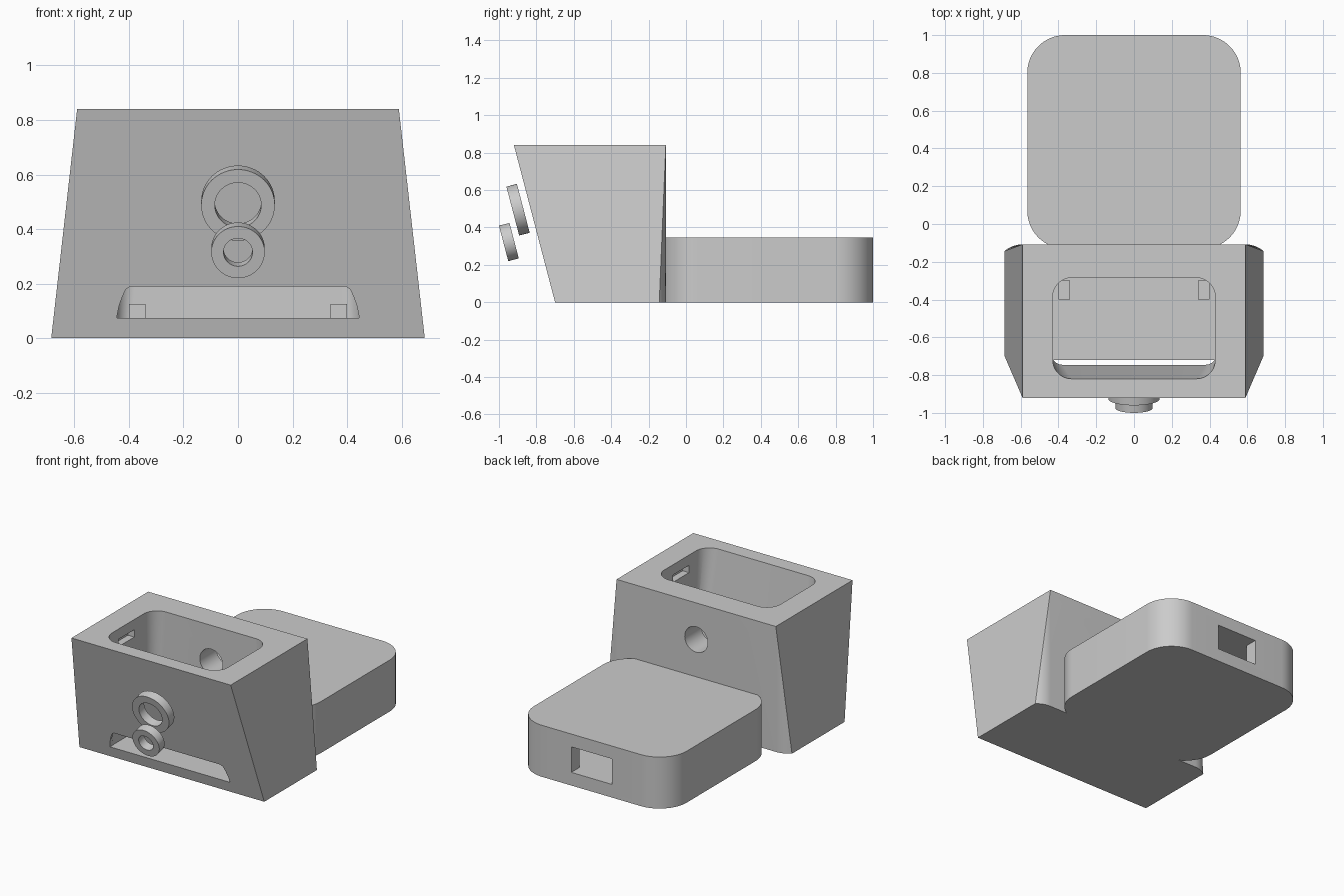
import bpy, bmesh, math
from mathutils import Vector, Matrix

if "Cube" in bpy.data.objects:
    bpy.data.objects.remove(bpy.data.objects["Cube"], do_unlink=True)

grey = bpy.data.materials.new("plain grey")
grey.use_nodes = True
grey.diffuse_color = (0.6, 0.6, 0.6, 1)
grey.node_tree.nodes["Principled BSDF"].inputs["Base Color"].default_value = grey.diffuse_color


def finish(name, bm):
    bmesh.ops.recalc_face_normals(bm, faces=bm.faces)
    mesh = bpy.data.meshes.new(name)
    bm.to_mesh(mesh)
    bm.free()
    mesh.materials.append(grey)
    ob = bpy.data.objects.new(name, mesh)
    bpy.context.collection.objects.link(ob)
    return ob


def loft(name, sections, loop=False):
    """Skin equal-length sections; cap the ends or close them into a loop."""
    bm = bmesh.new()
    rows = [[bm.verts.new(p) for p in s] for s in sections]
    n = len(rows[0])
    pairs = list(zip(rows, rows[1:])) + ([(rows[-1], rows[0])] if loop else [])
    for a, b in pairs:
        for i in range(n):
            j = (i + 1) % n
            bm.faces.new((a[i], a[j], b[j], b[i]))
    if not loop:
        bm.faces.new(rows[0])
        bm.faces.new(rows[-1])
    return finish(name, bm)


def rounded(hx, y0, y1, r, z, seg=16):
    """Rounded rectangle outline at height z."""
    centres = [(hx - r, y1 - r), (r - hx, y1 - r), (r - hx, y0 + r), (hx - r, y0 + r)]
    pts = []
    for q, (cx, cy) in enumerate(centres):
        for k in range(seg + 1):
            a = (q + k / seg) * math.pi / 2
            pts.append((cx + r * math.cos(a), cy + r * math.sin(a), z))
    return pts


def circle(r, y, z=0, n=64):
    return [(r * math.cos(2 * math.pi * i / n), y, z + r * math.sin(2 * math.pi * i / n))
            for i in range(n)]


def box(name, lo, hi):
    return loft(name, [[(lo[0], lo[1], z), (hi[0], lo[1], z), (hi[0], hi[1], z), (lo[0], hi[1], z)]
                       for z in (lo[2], hi[2])])


def cut(target, cutters):
    bpy.context.view_layer.objects.active = target
    for c in cutters:
        c.hide_render = True
        mod = target.modifiers.new("cut", 'BOOLEAN')
        mod.operation, mod.solver, mod.object = 'DIFFERENCE', 'EXACT', c
        bpy.ops.object.modifier_apply(modifier=mod.name)
        bpy.data.objects.remove(c, do_unlink=True)


def smooth(ob):
    bpy.ops.object.select_all(action='DESELECT')
    ob.select_set(True)
    bpy.context.view_layer.objects.active = ob
    bpy.ops.object.shade_smooth_by_angle(angle=math.radians(30))


# Housing: tapered block whose lower back corners are rounded off to a point at the top
H, TX, BX, BACK = 0.84, 0.59, 0.685, -0.108
R, SEG = 0.146, 10
sweep = math.asin((BX - TX) / R)
arc = [(TX + R * math.sin(sweep * k / SEG), BACK - R + R * math.cos(sweep * k / SEG), 0)
       for k in range(SEG, -1, -1)]
bm = bmesh.new()
right = [bm.verts.new(p) for p in [(BX, -0.70, 0)] + arc]
left = [bm.verts.new((-v.co.x, v.co.y, 0)) for v in right]
tfr, tbr, tbl, tfl = [bm.verts.new(p) for p in
                      [(TX, -0.92, H), (TX, BACK, H), (-TX, BACK, H), (-TX, -0.92, H)]]
bm.faces.new(right + left[::-1])
bm.faces.new((tfr, tbr, tbl, tfl))
bm.faces.new((left[0], right[0], tfr, tfl))
bm.faces.new((right[-1], left[-1], tbl, tbr))
for side, tf, tb in ((right, tfr, tbr), (left, tfl, tbl)):
    bm.faces.new((side[0], side[1], tb, tf))
    for a, b in zip(side[1:], side[2:]):
        bm.faces.new((a, b, tb))
housing = finish("housing", bm)

# Housing openings: top pocket, front slot, back hole, side recesses
FLOOR = 0.073
pocket = loft("pocket_cutter", [rounded(0.447, -0.732, -0.28, 0.06, FLOOR),
                                rounded(0.43, -0.82, -0.285, 0.1, H + 0.005)])
edge = [(0.445, FLOOR), (0.437, 0.115), (0.425, 0.15), (0.412, 0.178), (0.395, 0.19)]
outline = edge + [(-x, z) for x, z in reversed(edge)]
slot = loft("slot_cutter", [[(x, y, z) for x, z in outline] for y in (-0.95, -0.65)])
hole = loft("hole_cutter", [circle(0.085, y, 0.595) for y in (-0.4, 0)])
recesses = [box("recess_cutter", (min(s * 0.40, s * 0.48), -0.65, 0.72),
                (max(s * 0.40, s * 0.48), -0.48, 0.77)) for s in (-1, 1)]
cut(housing, [pocket, slot, hole] + recesses)
smooth(housing)

# Support pegs on the pocket floor
for label, x in (("left", 0.34), ("right", -0.40)):
    box(label + "_peg", (x, -0.40, FLOOR - 0.005), (x + 0.06, -0.30, 0.125))

# Hollow rear base with a rectangular port in its back
base = loft("rear_base", [rounded(0.565, -0.13, 1.0, 0.2, z) for z in (0, 0.345)])
cavity = loft("cavity_cutter", [rounded(0.48, -0.045, 0.915, 0.115, z) for z in (0.085, 0.262)])
port = box("port_cutter", (-0.15, 0.8, 0.088), (0.15, 1.1, 0.259))
cut(base, [cavity, port])
smooth(base)

# Tilted rings in front of the housing
for name, outer, inner, y, z in (("upper_ring", 0.135, 0.085, -0.898, 0.495),
                                 ("lower_ring", 0.098, 0.053, -0.947, 0.322)):
    t = 0.029
    ring = loft(name, [circle(outer, t), circle(outer, -t), circle(inner, -t), circle(inner, t)], loop=True)
    ring.data.transform(Matrix.Translation((0, y, z)) @ Matrix.Rotation(math.atan2(0.22, H), 4, 'X'))
    smooth(ring)
